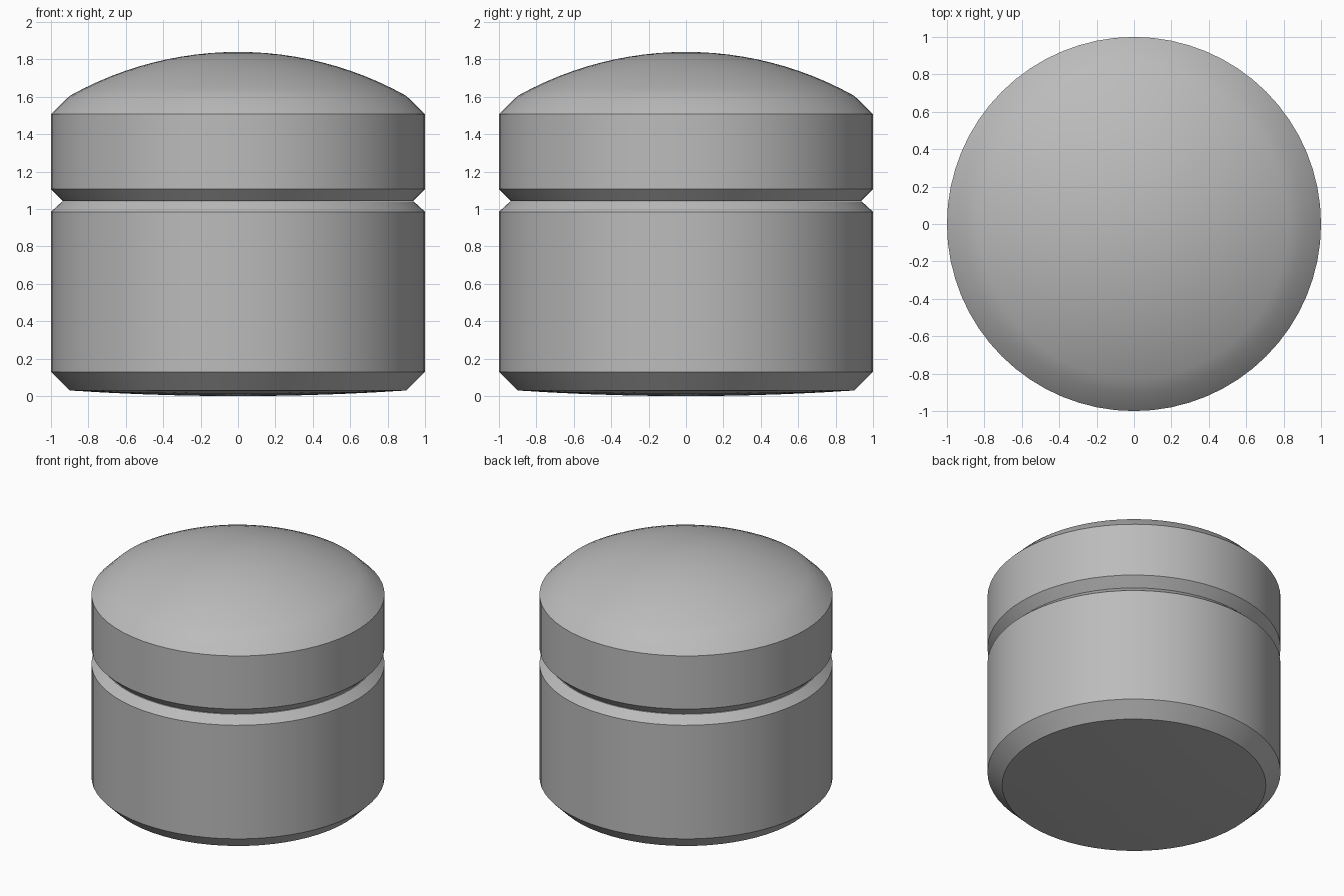
import bpy
import math

SEGMENTS = 64

cube = bpy.data.objects.get("Cube")
if cube:
    bpy.data.objects.remove(cube, do_unlink=True)

# Single plain grey finish
grey = bpy.data.materials.new("plain_grey")
grey.use_nodes = True
color = (0.50, 0.50, 0.50, 1)
grey.diffuse_color = color
grey.node_tree.nodes["Principled BSDF"].inputs["Base Color"].default_value = color


def cap(radius, rim_z, apex_z, rings):
    """Profile of a shallow spherical cap, from rim to just before the apex."""
    rise = abs(apex_z - rim_z)
    sign = 1 if apex_z > rim_z else -1
    ball = (radius ** 2 + rise ** 2) / (2 * rise)
    points = []
    for i in range(rings):
        r = radius * (1 - i / rings)
        drop = ball - math.sqrt(ball ** 2 - r ** 2)
        points.append((r, apex_z - sign * drop))
    return points


def lathe(name, profile, bottom_z, top_z):
    """Revolve a bottom-to-top profile and close both ends with a fan."""
    verts = []
    for r, z in profile:
        for s in range(SEGMENTS):
            a = 2 * math.pi * s / SEGMENTS
            verts.append((r * math.cos(a), r * math.sin(a), z))
    low, high = len(verts), len(verts) + 1
    verts += [(0, 0, bottom_z), (0, 0, top_z)]
    faces = []
    last = (len(profile) - 1) * SEGMENTS
    for s in range(SEGMENTS):
        t = (s + 1) % SEGMENTS
        for row in range(0, last, SEGMENTS):
            faces.append((row + s, row + t, row + SEGMENTS + t, row + SEGMENTS + s))
        faces.append((low, t, s))
        faces.append((high, last + s, last + t))
    mesh = bpy.data.meshes.new(name)
    mesh.from_pydata(verts, [], faces)
    mesh.materials.append(grey)
    obj = bpy.data.objects.new(name, mesh)
    bpy.context.collection.objects.link(obj)
    bpy.ops.object.select_all(action="DESELECT")
    obj.select_set(True)
    bpy.context.view_layer.objects.active = obj
    bpy.ops.object.shade_smooth_by_angle(angle=math.radians(30))
    return obj


# Jar body: slightly bulged base, bevelled foot and shoulder
base = list(reversed(cap(0.9, 0.03, 0.0, 5)))
lathe("jar_body", base + [(1, 0.13), (1, 0.985), (0.94, 1.04)], 0.0, 1.04)

# Domed lid: bevelled lower edge, straight band, bevel into the dome
dome = cap(0.9, 1.605, 1.84, 12)
lathe("domed_lid", [(0.935, 1.042), (1, 1.107), (1, 1.507)] + dome, 1.042, 1.84)
